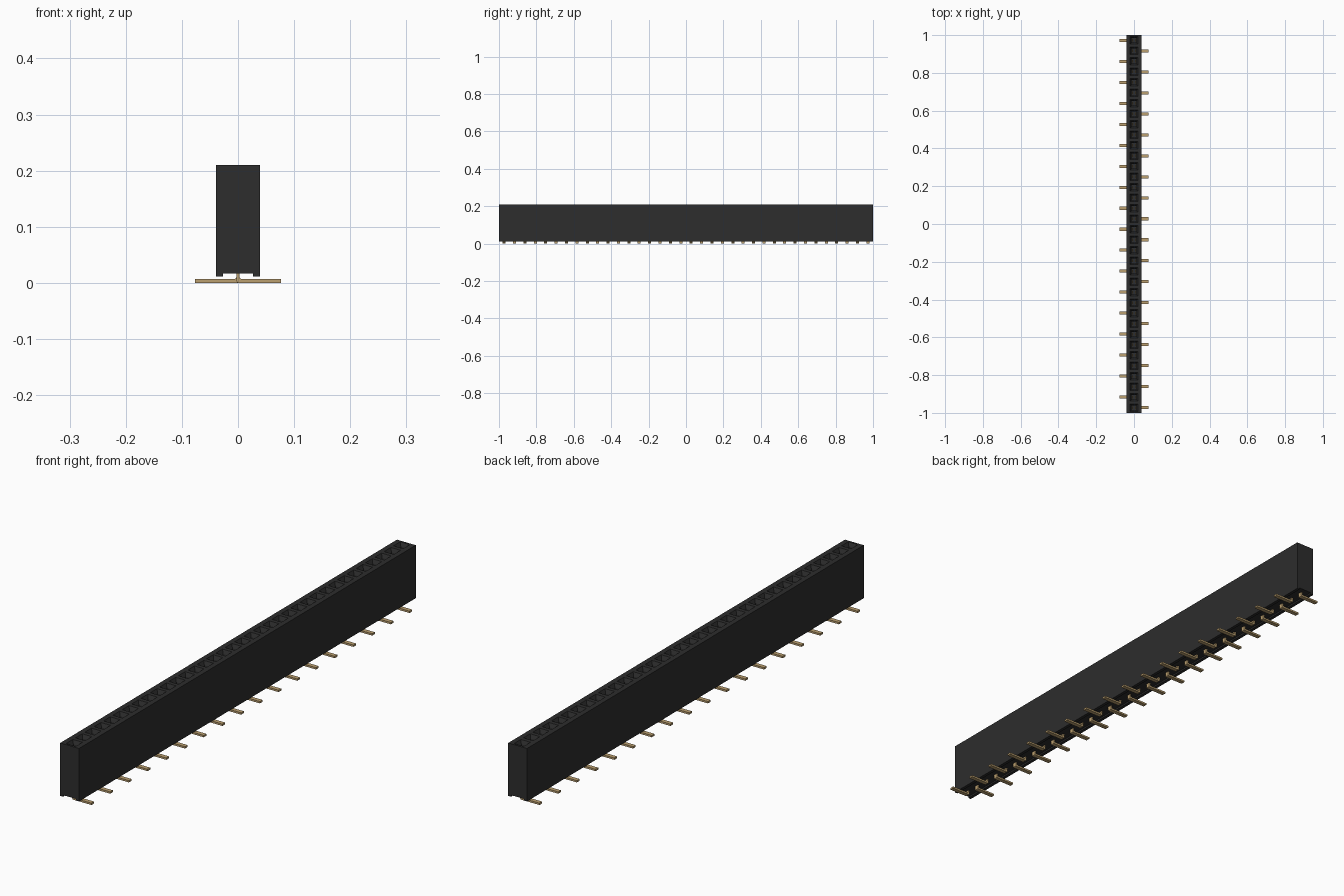
import bpy, bmesh
from mathutils import Vector

if "Cube" in bpy.data.objects:
    bpy.data.objects.remove(bpy.data.objects["Cube"], do_unlink=True)

COUNT = 36
PITCH = 2.0 / COUNT
TOP = 0.21


def material(name, rgb):
    m = bpy.data.materials.new(name)
    m.use_nodes = True
    m.diffuse_color = (*rgb, 1)
    m.node_tree.nodes["Principled BSDF"].inputs["Base Color"].default_value = (*rgb, 1)
    return m


black = material("black_plastic", (0.026, 0.026, 0.026))
gold = material("gold_metal", (0.50, 0.35, 0.16))


def add_object(name, bm, mat):
    bmesh.ops.recalc_face_normals(bm, faces=bm.faces[:])
    me = bpy.data.meshes.new(name)
    bm.to_mesh(me)
    bm.free()
    me.materials.append(mat)
    ob = bpy.data.objects.new(name, me)
    bpy.context.collection.objects.link(ob)
    return ob


def prism(bm, outline, y0, y1):
    """Extrude an (x, z) outline along y."""
    face = bm.faces.new([bm.verts.new((x, y0, z)) for x, z in outline])
    ext = bmesh.ops.extrude_face_region(bm, geom=[face])["geom"]
    moved = [v for v in ext if isinstance(v, bmesh.types.BMVert)]
    bmesh.ops.translate(bm, verts=moved, vec=(0, y1 - y0, 0))


# Housing: grooved section swept along the row, one segment per socket
section = [(-0.039, 0.011), (-0.027, 0.011), (-0.027, 0.017), (0.027, 0.017),
           (0.027, 0.011), (0.039, 0.011), (0.039, TOP), (-0.039, TOP)]
bm = bmesh.new()
rings = [[bm.verts.new((x, -1 + i * PITCH, z)) for x, z in section]
         for i in range(COUNT + 1)]
n = len(section)
tops = []
for a, b in zip(rings, rings[1:]):
    for k in range(n):
        f = bm.faces.new((a[k], a[(k + 1) % n], b[(k + 1) % n], b[k]))
        if k == 6:
            tops.append(f)
bm.faces.new(rings[0])
bm.faces.new(rings[-1])

# Sockets: funnel mouth narrowing to a square well
for half, z in ((0.020, TOP), (0.0125, 0.196), (0.0125, 0.07)):
    bmesh.ops.inset_individual(bm, faces=tops, thickness=0.001, use_even_offset=True)
    for f in tops:
        c = f.calc_center_median()
        for v in f.verts:
            v.co = Vector((c.x + (half if v.co.x > c.x else -half),
                           c.y + (half if v.co.y > c.y else -half), z))
add_object("housing", bm, black)

# Pins: bent foot to alternating sides, stem, and a pair of contact leaves
foot = [(-0.003, 0.022), (-0.003, 0.004), (-0.0018, 0.0012), (0.001, 0.0),
        (0.077, 0.0), (0.077, 0.007), (0.006, 0.007), (0.004, 0.008),
        (0.003, 0.010), (0.003, 0.022)]
leaf = [(0.004, 0.069), (0.011, 0.069), (0.011, 0.185), (0.008, 0.185), (0.004, 0.165)]
for i in range(COUNT):
    y = -1 + (i + 0.5) * PITCH
    side = 1 if i % 2 == 0 else -1
    bm = bmesh.new()
    prism(bm, [(side * x, z) for x, z in foot], y - 0.008, y + 0.008)
    for s in (1, -1):
        prism(bm, [(s * x, z) for x, z in leaf], y - 0.006, y + 0.006)
    add_object(f"pin_{i + 1:02d}", bm, gold)
